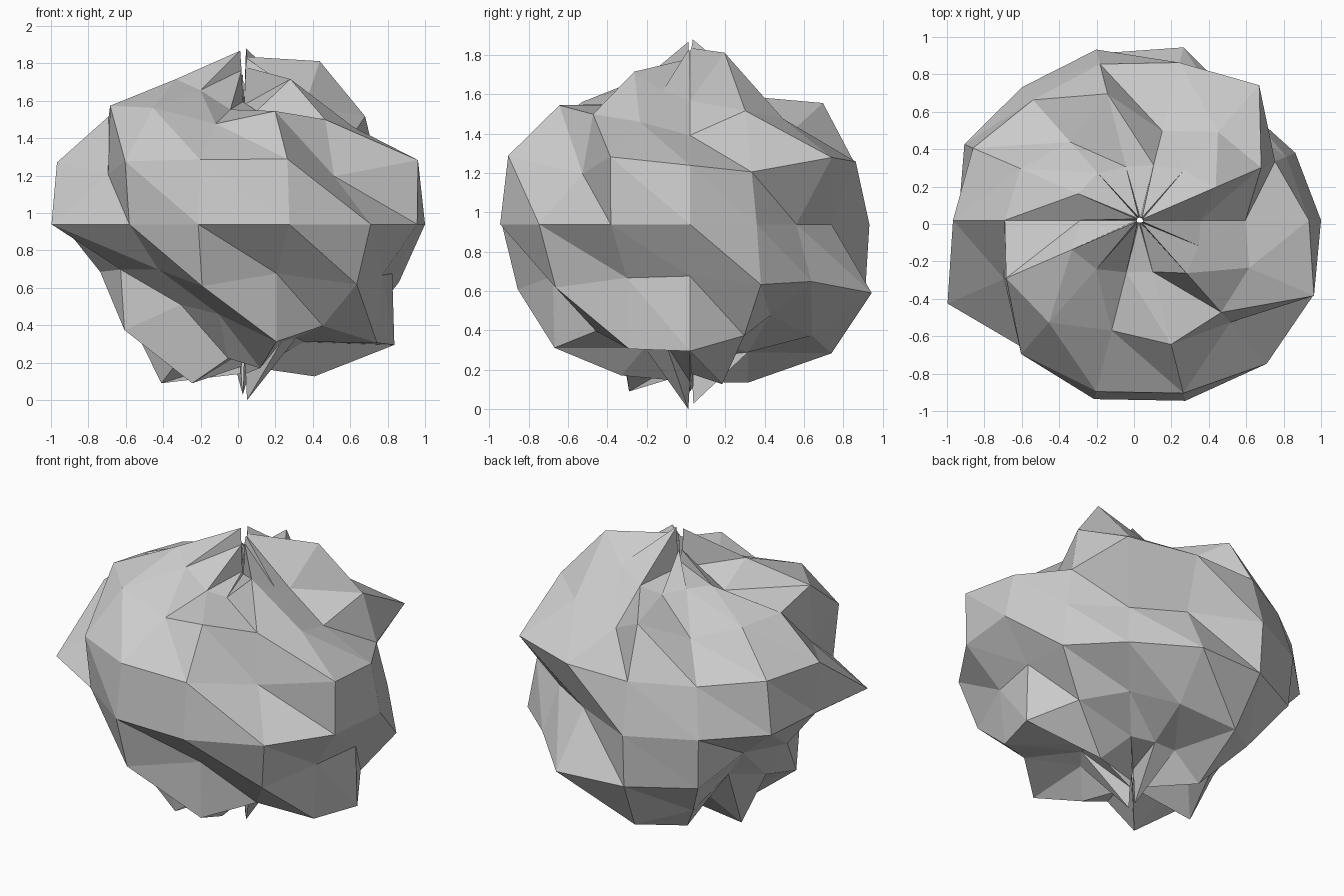
import bpy, bmesh
from math import sin, cos, radians, tau

if "Cube" in bpy.data.objects:
    bpy.data.objects.remove(bpy.data.objects["Cube"])

SEGMENTS = 14
CENTRE = (0.03, 0.02, 0.94)
STRETCH = (1.0, 0.9, 0.8)

# lumpiness: radius (in hundredths) round each ring, from the top ring down
TOP_PIT = (110, 112, 117.5, 85, 100, 90, 100, 85, 116, 103, 82, 80, 105, 111)
CROWN = (85, 118, 99, 88, 85, 94, 95, 83, 105, 97, 83, 82, 105, 92)
UPPER = (80, 102, 95, 77, 109, 84, 100, 102, 112, 110, 95, 107, 99, 92)
SHOULDER = (98, 87, 111, 104, 103, 99, 107, 108, 87, 110, 113, 114, 84, 112)
EQUATOR = (97, 87, 77, 82, 104, 101, 104, 97, 114, 98, 109, 110, 109, 103)
BELLY = (86, 100, 95, 114, 110, 106, 78, 83, 79, 79, 108, 86, 105, 89)
LOWER = (114, 100, 82, 100, 116, 102, 78, 87, 100, 76, 85, 111, 96, 112)
FOOT = (85, 110, 85, 88, 88, 109, 90, 115, 95, 115, 97, 104, 85, 82)
BOTTOM_PIT = (100, 95, 90, 85, 114, 100, 85, 100, 90, 95, 85, 90, 100, 117.5)

RINGS = [(89, TOP_PIT), (67.5, CROWN), (45, UPPER), (22.5, SHOULDER),
         (0, EQUATOR), (-22.5, BELLY), (-45, LOWER), (-67.5, FOOT),
         (-89, BOTTOM_PIT)]


def ring_point(elevation, k, radius):
    e, a = radians(elevation), tau * k / SEGMENTS
    direction = (cos(e) * cos(a), cos(e) * sin(a), sin(e))
    return [c + s * d * radius / 100
            for c, s, d in zip(CENTRE, STRETCH, direction)]


# boulder: a ring-by-ring ball, open by a tiny hole at each pole
bm = bmesh.new()
rows = [[bm.verts.new(ring_point(el, k, r)) for k, r in enumerate(radii)]
        for el, radii in RINGS]
for upper, lower in zip(rows, rows[1:]):
    for k in range(SEGMENTS):
        n = (k + 1) % SEGMENTS
        # diagonals run down and to the right
        bm.faces.new((upper[k], lower[k], lower[n]))
        bm.faces.new((upper[k], lower[n], upper[n]))

mesh = bpy.data.meshes.new("boulder")
bm.to_mesh(mesh)
bm.free()
boulder = bpy.data.objects.new("boulder", mesh)
bpy.context.collection.objects.link(boulder)
